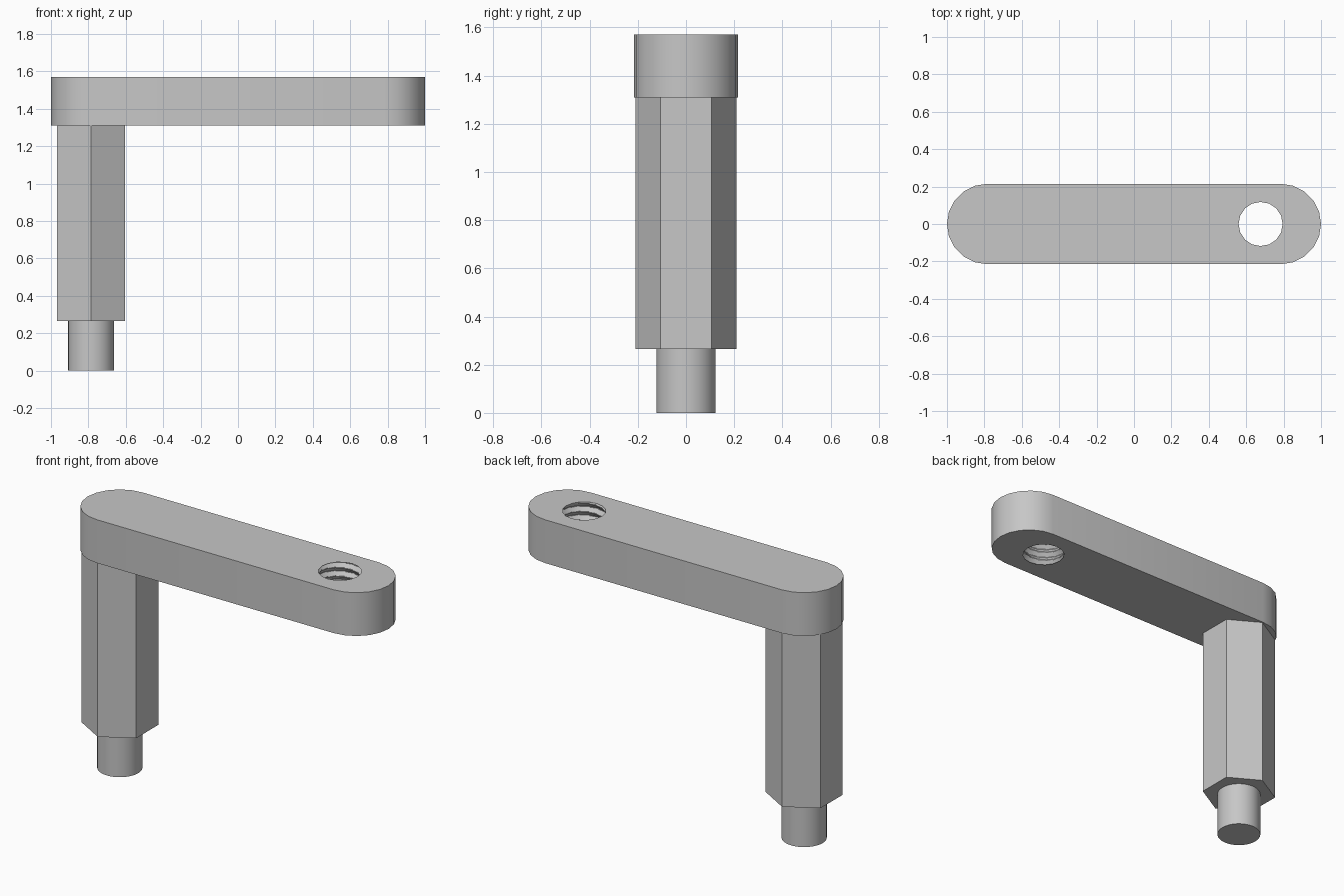
import bpy, bmesh
from math import pi, sin, cos, radians

cube = bpy.data.objects.get("Cube")
if cube:
    bpy.data.objects.remove(cube, do_unlink=True)

END_X = 0.785                    # centre of each rounded arm end
ARM_R, ARM_LOW, ARM_TOP = 0.215, 1.31, 1.57
HOLE_X, HOLE_R, THREAD_DEPTH, TURNS = 0.677, 0.118, 0.02, 5
STEPS = 16                       # sides of the hole, and rows per thread turn
SHOULDER = 0.265                 # height where the peg meets the hex post

metal = bpy.data.materials.new("light grey")
metal.use_nodes = True
grey = (0.57, 0.57, 0.57, 1)
metal.diffuse_color = grey
metal.node_tree.nodes["Principled BSDF"].inputs["Base Color"].default_value = grey


def finish(obj):
    obj.data.materials.append(metal)
    bpy.ops.object.select_all(action='DESELECT')
    obj.select_set(True)
    bpy.context.view_layer.objects.active = obj
    bpy.ops.object.shade_smooth_by_angle(angle=radians(30))


def prism(name, sides, radius, low, high, turn=0):
    bpy.ops.mesh.primitive_cylinder_add(
        vertices=sides, radius=radius, depth=high - low,
        location=(-END_X, 0, (low + high) / 2), rotation=(0, 0, turn))
    obj = bpy.context.object
    obj.name = name
    finish(obj)


def bridge(bm, low, high):
    n = len(low)
    for i in range(n):
        j = (i + 1) % n
        bm.faces.new((low[i], low[j], high[j], high[i]))


def loop_edges(bm, ring):
    return [bm.edges.get((ring[i - 1], ring[i])) for i in range(len(ring))]


# Round peg and hexagonal post, corners pointing front and back
prism("peg", 40, 0.123, 0, SHOULDER)
prism("hex_post", 6, 0.21, SHOULDER, ARM_LOW)

# Arm outline: a slot shape with half-round ends
bm = bmesh.new()
outline = []
for side in (1, -1):
    for k in range(11):
        a = -side * pi / 2 + side * k * pi / 10
        a = (a if side == 1 else pi - a + pi)
        a = -pi / 2 + k * pi / 10 + (0 if side == 1 else pi)
        outline.append((side * END_X + ARM_R * cos(a), ARM_R * sin(a)))
bottom, top = [[bm.verts.new((x, y, z)) for x, y in outline]
               for z in (ARM_LOW, ARM_TOP)]
bridge(bm, bottom, top)

# Threaded hole: the radius follows a triangle wave that climbs as a helix
rows = TURNS * STEPS
rings = []
for k in range(rows + 1):
    ring = []
    for i in range(STEPS):
        phase = ((k - i) / STEPS) % 1
        groove = 1 - abs(2 * phase - 1)
        if k in (0, rows):
            groove = 0
        r, a = HOLE_R + THREAD_DEPTH * groove, 2 * pi * i / STEPS
        z = ARM_LOW + (ARM_TOP - ARM_LOW) * k / rows
        ring.append(bm.verts.new((HOLE_X + r * cos(a), r * sin(a), z)))
    rings.append(ring)
for low, high in zip(rings, rings[1:]):
    bridge(bm, low, high)

# Flat top and underside, each pierced by the hole
for outer, inner in ((bottom, rings[0]), (top, rings[-1])):
    bmesh.ops.triangle_fill(bm, use_beauty=True, use_dissolve=False,
                            edges=loop_edges(bm, outer) + loop_edges(bm, inner))
bmesh.ops.recalc_face_normals(bm, faces=bm.faces)
mesh = bpy.data.meshes.new("arm")
bm.to_mesh(mesh)
bm.free()
arm = bpy.data.objects.new("arm", mesh)
bpy.context.collection.objects.link(arm)
finish(arm)
